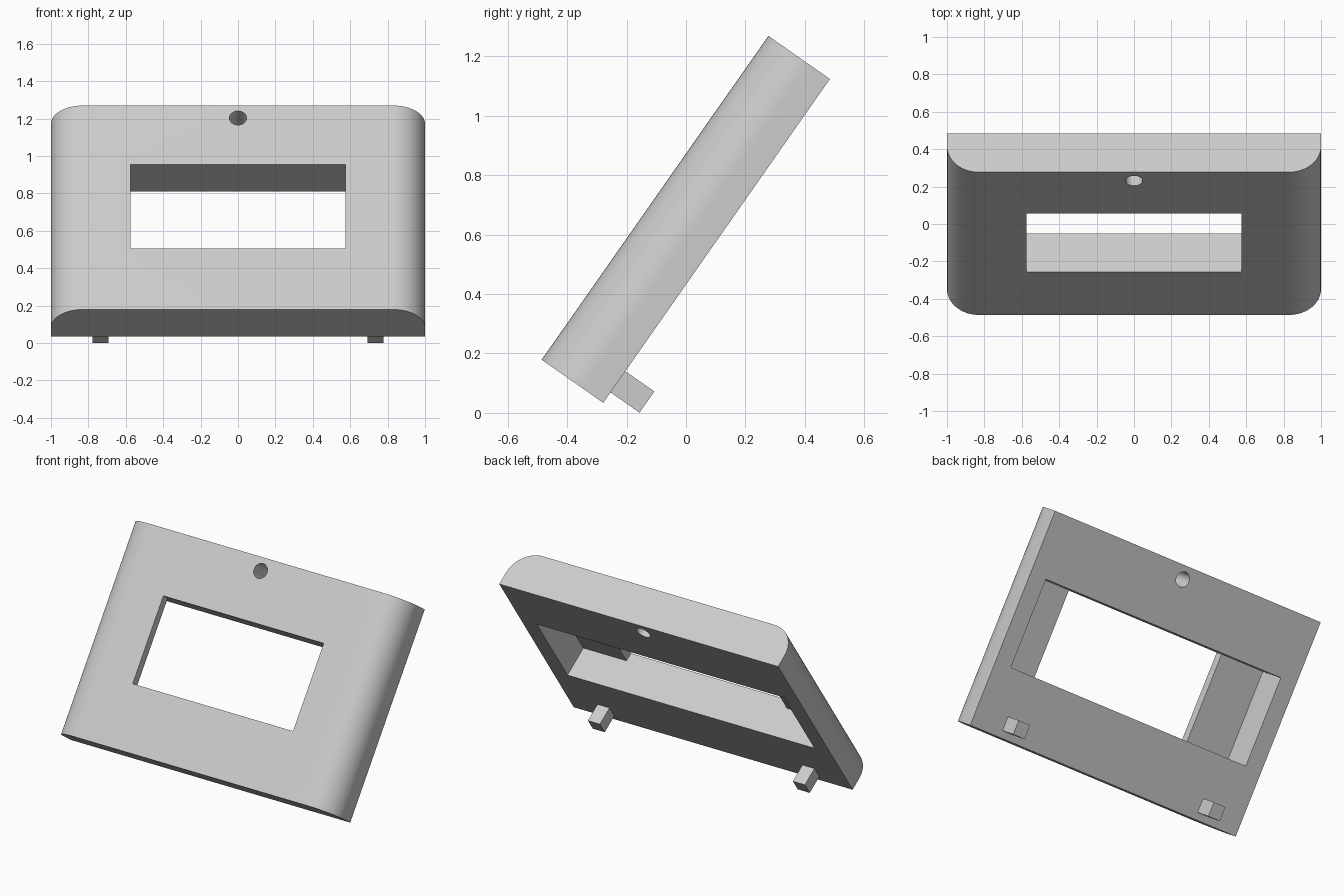
import bpy
import bmesh
import math
from mathutils import Matrix, Vector

cube = bpy.data.objects.get("Cube")
if cube:
    bpy.data.objects.remove(cube, do_unlink=True)

# Main sizes, measured in the untilted frame (y runs from front to back)
HALF_W, DEPTH, HEIGHT, RADIUS = 1.0, 0.253, 1.331, 0.17
TILT = Matrix.Translation((0, -0.486, 0.179)) @ Matrix.Rotation(math.radians(-35), 4, "X")

grey = bpy.data.materials.new("light grey")
grey.use_nodes = True
grey.diffuse_color = (0.6, 0.6, 0.6, 1)
grey.node_tree.nodes["Principled BSDF"].inputs["Base Color"].default_value = (0.6, 0.6, 0.6, 1)


def make_object(name, bm):
    bmesh.ops.recalc_face_normals(bm, faces=bm.faces)
    mesh = bpy.data.meshes.new(name)
    bm.to_mesh(mesh)
    bm.free()
    mesh.materials.append(grey)
    obj = bpy.data.objects.new(name, mesh)
    bpy.context.collection.objects.link(obj)
    return obj


def prism(name, half_profile, z0, z1):
    """Extrude an x-mirrored outline upward from z0 to z1."""
    outline = half_profile + [(-x, y) for x, y in reversed(half_profile)]
    bm = bmesh.new()
    base = bm.faces.new([bm.verts.new((x, y, z0)) for x, y in outline])
    top = bmesh.ops.extrude_face_region(bm, geom=[base])["geom"]
    bmesh.ops.translate(bm, vec=(0, 0, z1 - z0),
                        verts=[v for v in top if isinstance(v, bmesh.types.BMVert)])
    return make_object(name, bm)


def cut(target, cutter):
    mod = target.modifiers.new("cut", "BOOLEAN")
    mod.operation = "DIFFERENCE"
    mod.solver = "EXACT"
    mod.object = cutter
    cutter.hide_render = True
    bpy.context.view_layer.objects.active = target
    bpy.ops.object.modifier_apply(modifier=mod.name)
    bpy.data.objects.remove(cutter, do_unlink=True)


# Casing with rounded front corners
STEPS = 16
corner = []
for i in range(STEPS + 1):
    a = math.pi / 2 * i / STEPS
    corner.append((HALF_W - RADIUS + RADIUS * math.sin(a), RADIUS - RADIUS * math.cos(a)))
casing = prism("casing", corner + [(HALF_W, DEPTH)], 0, HEIGHT)

# Screen window in front, opening into a wider recess at the back
window = [(0.575, -0.1), (0.575, 0.055), (0.885, 0.055), (0.885, DEPTH + 0.1)]
cut(casing, prism("window_cutter", window, 0.398, 0.946))

# Round through hole above the window
bm = bmesh.new()
bmesh.ops.create_cone(bm, cap_ends=True, segments=32, radius1=0.046, radius2=0.046, depth=1,
                      matrix=Matrix.Translation((0, DEPTH / 2, 1.25))
                      @ Matrix.Rotation(math.pi / 2, 4, "X"))
cut(casing, make_object("hole_cutter", bm))

# Two block feet on the back
parts = [casing]
for side, x in (("left", 0.735), ("right", -0.735)):
    bm = bmesh.new()
    bmesh.ops.create_cube(bm, size=1)
    bmesh.ops.scale(bm, vec=(0.086, 0.119, 0.087), verts=bm.verts)
    bmesh.ops.translate(bm, vec=Vector((x, DEPTH + 0.0595, 0.0865)), verts=bm.verts)
    parts.append(make_object(side + "_foot", bm))

# Lean everything back and shade smoothly
bpy.ops.object.select_all(action="DESELECT")
for part in parts:
    part.data.transform(TILT)
    part.select_set(True)
bpy.context.view_layer.objects.active = casing
bpy.ops.object.shade_smooth_by_angle(angle=math.radians(30))
